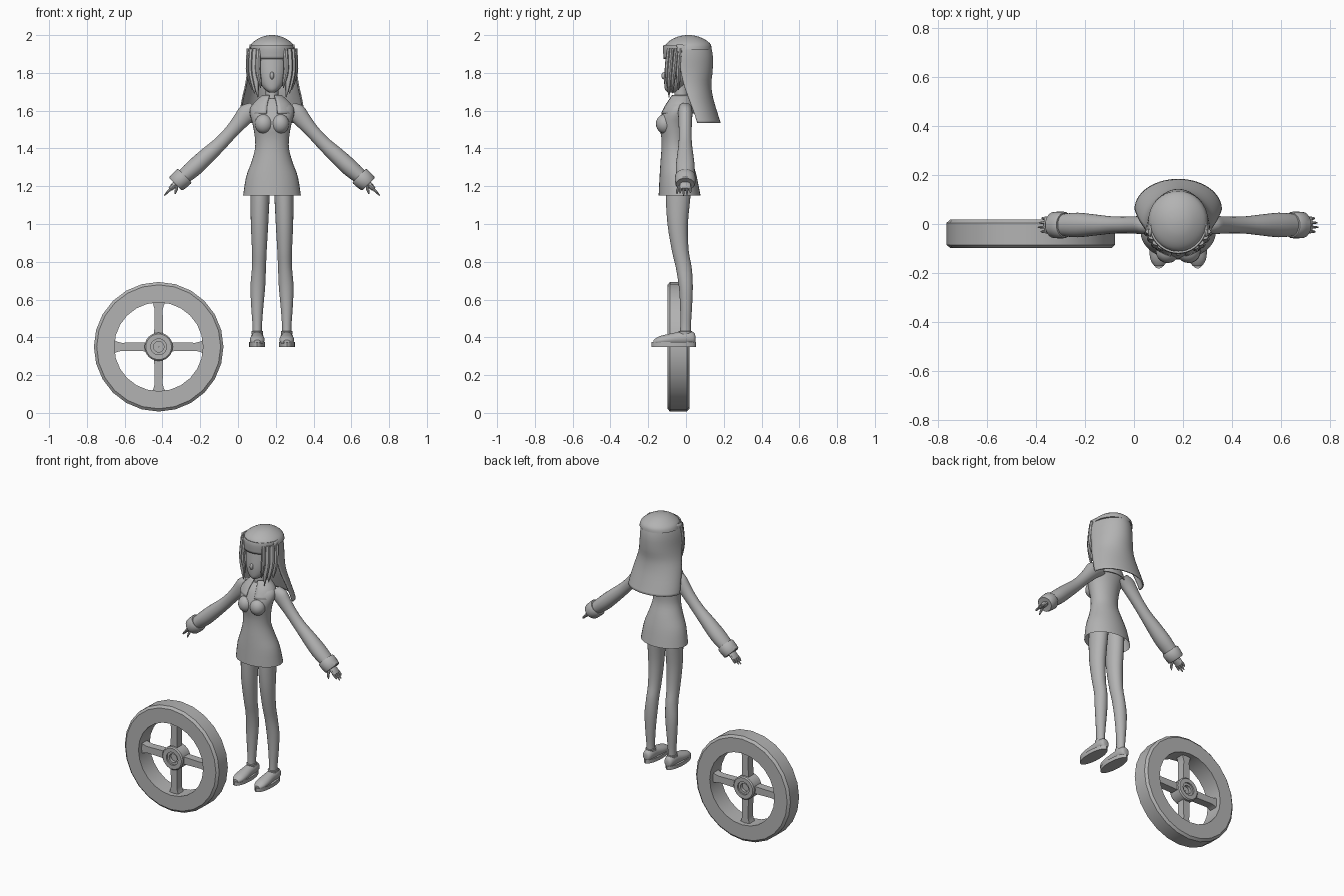
import bpy, bmesh, math
from mathutils import Vector as V

grey = bpy.data.materials.new("plain_grey")
grey.diffuse_color = (0.45, 0.45, 0.45, 1)
CX = 0.18                      # centre line of the figure
X, Y, Z = V((1, 0, 0)), V((0, 1, 0)), V((0, 0, 1))


def finish(name, bm):
    bmesh.ops.recalc_face_normals(bm, faces=bm.faces)
    me = bpy.data.meshes.new(name)
    bm.to_mesh(me)
    bm.free()
    me.materials.append(grey)
    ob = bpy.data.objects.new(name, me)
    bpy.context.collection.objects.link(ob)
    return ob


def spline(rows, steps):
    """Catmull-Rom interpolation of the section rows."""
    out = []
    for i in range(len(rows) - 1):
        a, b, c, d = (rows[max(0, min(len(rows) - 1, i + k))] for k in (-1, 0, 1, 2))
        for s in range(steps):
            t = s / steps
            out.append([q + 0.5 * t * (r - p + t * (2*p - 5*q + 4*r - e + t * (3*(q - r) + e - p)))
                        for p, q, r, e in zip(a, b, c, d)])
    return out + [list(rows[-1])]


def loft(name, rows, u=X, v=Y, n=24, arc=None, caps=(1, 1), steps=3):
    """Skin elliptical sections (x, y, z, ru, rv); arc=(start, end) makes an open sheet."""
    bm = bmesh.new()
    a0, a1 = arc or (0, math.tau)
    cols = n + 1 if arc else n
    rings = []
    for x, y, z, ru, rv in spline(rows, steps):
        ring = []
        for k in range(cols):
            a = a0 + (a1 - a0) * k / n
            ring.append(bm.verts.new(V((x, y, z)) + u * ru * math.cos(a) + v * rv * math.sin(a)))
        rings.append(ring)
    for r, q in zip(rings, rings[1:]):
        for k in range(n):
            j = (k + 1) % cols
            bm.faces.new((r[k], r[j], q[j], q[k]))
    if not arc:
        for ring, cap in zip((rings[0], rings[-1]), caps):
            if cap:
                bm.faces.new(ring)
    return finish(name, bm)


def thicken(ob, t):
    m = ob.modifiers.new("thickness", 'SOLIDIFY')
    m.thickness, m.offset = t, 0


def ellipsoid(name, loc, size):
    bm = bmesh.new()
    bmesh.ops.create_uvsphere(bm, u_segments=20, v_segments=12, radius=1)
    for w in bm.verts:
        w.co = V([c * s + l for c, s, l in zip(w.co, size, loc)])
    return finish(name, bm)


# ---- Wheel: lathed rim and hub, four flared spokes
WX, WY, WZ = -0.42, -0.04, 0.35


def lathe(name, profile, n):
    bm = bmesh.new()
    rings = [[bm.verts.new((WX + r * math.cos(k * math.tau / n), WY + y,
                            WZ + r * math.sin(k * math.tau / n))) for r, y in profile] for k in range(n)]
    m = len(profile)
    for k in range(n):
        a, b = rings[k], rings[(k + 1) % n]
        for i in range(m):
            j = (i + 1) % m
            bm.faces.new((a[i], a[j], b[j], b[i]))
    return finish(name, bm)


lathe("wheel_rim", [(0.235, -0.058), (0.328, -0.058), (0.343, -0.045), (0.343, 0.045),
                    (0.328, 0.058), (0.235, 0.058)], 24)
lathe("wheel_hub", [(0.042, -0.045), (0.068, -0.045), (0.075, -0.038), (0.075, 0.038),
                    (0.068, 0.045), (0.042, 0.045)], 24)
lathe("hub_bearing", [(0.028, -0.035), (0.043, -0.035), (0.043, 0.035), (0.028, 0.035)], 20)
lathe("axle_stub", [(0.001, -0.015), (0.03, -0.015), (0.03, 0.015), (0.001, 0.015)], 20)

half = [(0.065, 0.024), (0.195, 0.021), (0.222, 0.028), (0.24, 0.038)]
outline = half + [(r, -w) for r, w in reversed(half)]
for k in range(4):
    c, s = math.cos(k * math.pi / 2), math.sin(k * math.pi / 2)
    bm = bmesh.new()
    f = bm.faces.new([bm.verts.new((WX + r*c - w*s, WY - 0.026, WZ + r*s + w*c)) for r, w in outline])
    ex = bmesh.ops.extrude_face_region(bm, geom=[f])
    bmesh.ops.translate(bm, verts=[g for g in ex["geom"] if isinstance(g, bmesh.types.BMVert)],
                        vec=(0, 0.052, 0))
    finish("wheel_spoke", bm)

# ---- Dress, open at the hem: (z, half width, front y, back y)
dress = [(1.15, .153, -.145, .077), (1.25, .137, -.14, .057), (1.33, .108, -.135, .035),
         (1.40, .09, -.13, .012), (1.46, .091, -.131, .008), (1.53, .103, -.142, .014),
         (1.59, .118, -.125, .024), (1.63, .105, -.105, .03), (1.665, .05, -.075, .022)]
loft("dress", [(CX, (f + b) / 2, z, w, (b - f) / 2) for z, w, f, b in dress], n=32, caps=(0, 1))
loft("neck", [(CX, -.028, 1.63, .042, .042), (CX, -.025, 1.68, .034, .036),
              (CX, -.025, 1.75, .034, .036)])
collar = loft("collar", [(CX, -.04, 1.585, .115, .092), (CX, -.032, 1.635, .098, .073),
                         (CX, -.025, 1.68, .05, .048)],
              arc=(-math.pi * .42, math.pi * 1.42), n=28)
thicken(collar, 0.006)

# ---- Head, nose and hair
face = [(1.695, .012, -.095, -.06), (1.71, .035, -.11, -.03), (1.74, .06, -.115, .0),
        (1.79, .083, -.116, .06), (1.86, .095, -.108, .09), (1.93, .095, -.1, .09)]
loft("head", [(CX, (f + b) / 2, z, w, (b - f) / 2) for z, w, f, b in face])
ellipsoid("nose", (CX, -.114, 1.785), (.011, .016, .02))
cap = [(1.925, .122, .124), (1.95, .113, .119), (1.972, .088, .096), (1.99, .055, .06),
       (1.998, .025, .027), (2.0, .003, .003)]
loft("hair_cap", [(CX, .012, z, a, b) for z, a, b in cap], n=32)
# long back hair: (z, half width, front edge y, back y)
back = [(1.95, .114, -.05, .126), (1.89, .125, -.043, .138), (1.81, .129, -.028, .137),
        (1.74, .138, -.012, .13), (1.67, .154, .012, .139), (1.59, .168, .042, .162),
        (1.535, .174, .06, .18)]
veil = loft("back_hair", [(CX, f, z, w, b - f) for z, w, f, b in back], arc=(0, math.pi), n=28)
thicken(veil, 0.008)
fringe = loft("fringe", [(CX, .0, 1.948, .113, .115), (CX, .0, 1.925, .114, .118),
                         (CX, .0, 1.875, .11, .114)],
              arc=(math.pi * 1.03, math.pi * 1.97), n=20)
thicken(fringe, 0.008)

for s in (-1, 1):
    # ---- Hair locks framing the face: (start x, start y, end x, end y, end z, width)
    for ax, ay, bx, by, bz, w in ((.07, -.09, .06, -.098, 1.72, .014),
                                  (.088, -.075, .075, -.09, 1.67, .018),
                                  (.103, -.052, .092, -.07, 1.69, .02),
                                  (.112, -.03, .104, -.04, 1.71, .022)):
        loft("hair_lock", [(CX + s*ax, ay, 1.93, w, .012),
                           (CX + s*(ax + .005), ay - .01, 1.82, w, .013),
                           (CX + s*(ax*.6 + bx*.4), by, 1.75 + (bz - 1.7)*.5, w*.75, .01),
                           (CX + s*bx, by, bz, .002, .002)], n=8)

    # ---- Bust
    ellipsoid("bust", (CX + s*.043, -.112, 1.53), (.048, .047, .052))

    # ---- Sleeved arm, cuff, hand and fingers
    u = V((s, 0, 1)).normalized()
    arm = [(.085, 1.61, .045, .036), (.13, 1.588, .05, .038), (.165, 1.548, .044, .036),
           (.21, 1.495, .037, .034), (.27, 1.43, .037, .035), (.34, 1.365, .043, .043),
           (.41, 1.30, .046, .05), (.47, 1.248, .04, .045)]
    loft("arm", [(CX + s*x, -.004, z, a, b) for x, z, a, b in arm], u=u)
    cuff = [(.462, 1.256, .045, .046), (.466, 1.252, .053, .054),
            (.506, 1.215, .05, .053), (.51, 1.211, .04, .044)]
    loft("cuff", [(CX + s*x, -.004, z, a, b) for x, z, a, b in cuff], u=u, steps=2)
    hand = [(.495, 1.225, .018, .022), (.52, 1.203, .016, .031), (.54, 1.183, .011, .032)]
    loft("hand", [(CX + s*x, -.004, z, a, b) for x, z, a, b in hand], u=u, n=12)
    for i, tip in enumerate((.558, .57, .566, .555)):
        y = -.031 + i * .018
        loft("finger", [(CX + s*.533, y, 1.19, .007, .007), (CX + s*.55, y, 1.172, .007, .006),
                        (CX + s*tip, y, 1.721 - tip, .003, .003)], u=u, n=8)
    loft("thumb", [(CX + s*.505, -.03, 1.205, .009, .009), (CX + s*.507, -.045, 1.18, .008, .008),
                   (CX + s*.513, -.048, 1.158, .003, .003)], n=8)

    # ---- Leg: (x offset, z, half width, front y, back y)
    leg = [(.058, 1.27, .056, -.105, .03), (.063, 1.15, .051, -.107, .024),
           (.066, 1.0, .046, -.098, .01), (.067, .86, .039, -.075, .014),
           (.069, .77, .037, -.054, .03), (.075, .67, .039, -.038, .036),
           (.078, .56, .032, -.031, .032), (.078, .46, .025, -.03, .026),
           (.078, .39, .026, -.035, .028)]
    loft("leg", [(CX + s*x, (f + b) / 2, z, w, (b - f) / 2) for x, z, w, f, b in leg])

    # ---- Shoe: upper along y and flat sole, (y, centre z, half width, half height)
    shoe = [(.05, .392, .012, .014), (.042, .395, .026, .03), (.01, .398, .033, .037),
            (-.04, .394, .034, .034), (-.10, .387, .039, .029), (-.145, .381, .035, .023),
            (-.172, .374, .018, .012)]
    loft("shoe_upper", [(CX + s*.078, y, z, a, b) for y, z, a, b in shoe], v=Z)
    loft("shoe_sole", [(CX + s*.079, -.065, z, .042, .117) for z in (.35, .374)], steps=1)
    loft("ankle_strap", [(CX + s*.078, -.004, z, r, r + .006)
                         for z, r in ((.415, .029), (.432, .03), (.434, .025))], steps=1)

# ---- Smooth shading with sharp edges kept
for ob in bpy.data.objects:
    ob.select_set(True)
bpy.context.view_layer.objects.active = bpy.data.objects["dress"]
bpy.ops.object.shade_smooth_by_angle(angle=math.radians(35))
